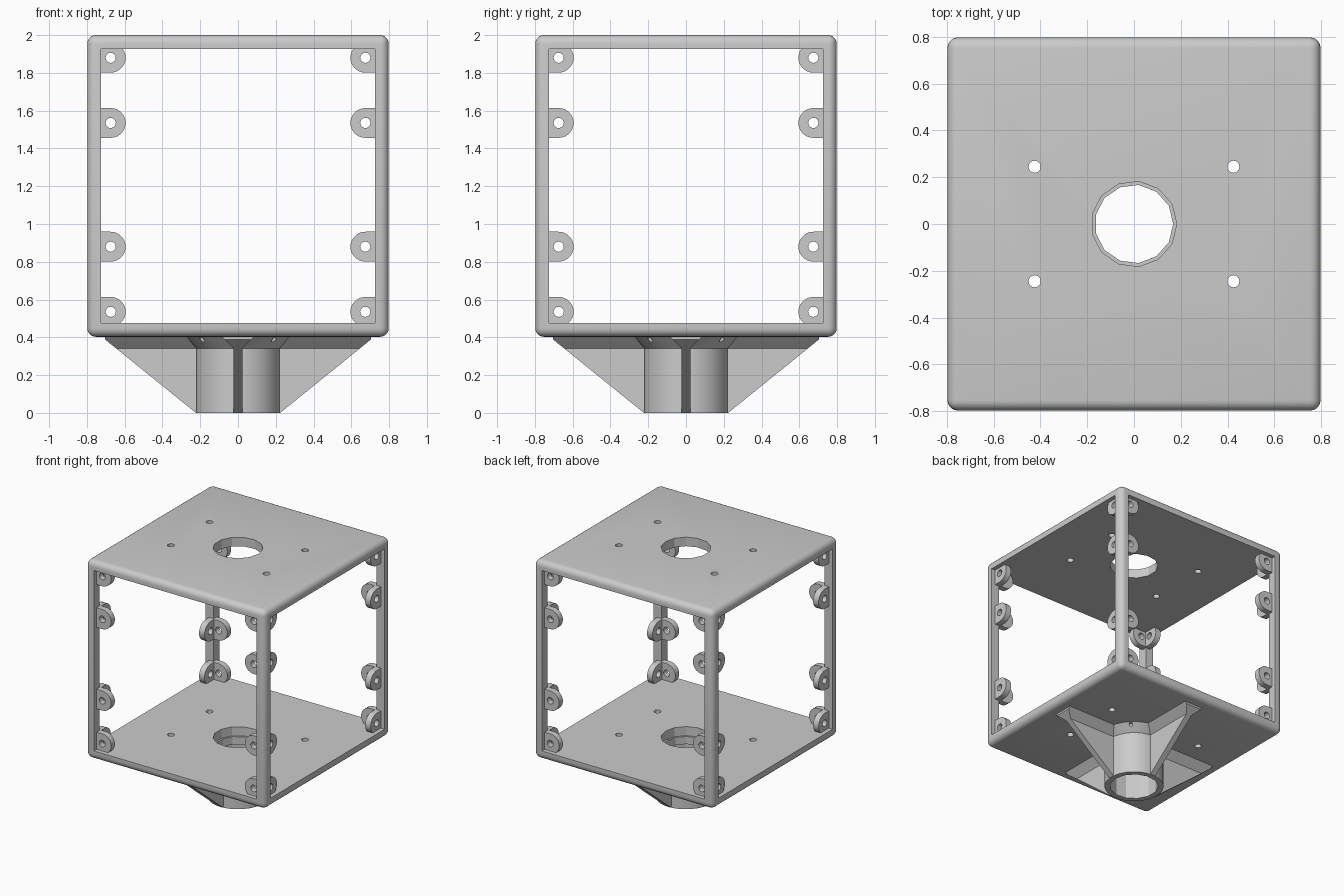
import bpy, bmesh, math
from mathutils import Matrix, Vector

cube = bpy.data.objects.get("Cube")
if cube:
    bpy.data.objects.remove(cube, do_unlink=True)

GREY = (0.6, 0.6, 0.6, 1)
mat = bpy.data.materials.new("light grey plastic")
mat.use_nodes = True
mat.diffuse_color = GREY
mat.node_tree.nodes["Principled BSDF"].inputs["Base Color"].default_value = GREY

HALF, BASE, TOP, WALL = 0.798, 0.403, 2.0, 0.073
MID = (BASE + TOP) / 2
BORE, STOP, SIDES = 0.183, 0.168, 13


def finish(name, bm):
    bmesh.ops.recalc_face_normals(bm, faces=bm.faces)
    mesh = bpy.data.meshes.new(name)
    bm.to_mesh(mesh)
    bm.free()
    mesh.materials.append(mat)
    ob = bpy.data.objects.new(name, mesh)
    bpy.context.collection.objects.link(ob)
    return ob


def box(name, size, centre, bevel=0):
    bm = bmesh.new()
    bmesh.ops.create_cube(bm, size=1)
    bmesh.ops.scale(bm, vec=size, verts=bm.verts)
    bmesh.ops.translate(bm, vec=centre, verts=bm.verts)
    if bevel:
        bmesh.ops.bevel(bm, geom=bm.edges[:], offset=bevel, segments=5,
                        profile=0.5, affect='EDGES')
    return finish(name, bm)


def cylinder(name, r, z0, z1, x=0, y=0, sides=16):
    # first corner points along +x
    pts = [(x + r * math.cos(i * math.tau / sides), y + r * math.sin(i * math.tau / sides))
           for i in range(sides)]
    return prism(name, pts, z0, z1)


def prism(name, pts, z0, z1):
    bm = bmesh.new()
    face = bm.faces.new([bm.verts.new((px, py, z0)) for px, py in pts])
    new = bmesh.ops.extrude_face_region(bm, geom=[face])
    bmesh.ops.translate(bm, vec=(0, 0, z1 - z0),
                        verts=[g for g in new["geom"] if isinstance(g, bmesh.types.BMVert)])
    return finish(name, bm)


def hull(name, points):
    bm = bmesh.new()
    for p in points:
        bm.verts.new(p)
    bmesh.ops.convex_hull(bm, input=bm.verts[:])
    bmesh.ops.dissolve_limit(bm, angle_limit=0.01, verts=bm.verts[:], edges=bm.edges[:])
    return finish(name, bm)


def cut(ob, cutters):
    # subtract the cutters, keep the result and drop the helpers
    for c in cutters:
        c.hide_render = True
        mod = ob.modifiers.new("cut", 'BOOLEAN')
        mod.operation, mod.solver, mod.object = 'DIFFERENCE', 'EXACT', c
    graph = bpy.context.evaluated_depsgraph_get()
    mesh = bpy.data.meshes.new_from_object(ob.evaluated_get(graph))
    ob.modifiers.clear()
    ob.data = mesh
    for c in cutters:
        bpy.data.objects.remove(c, do_unlink=True)
    return ob


def smooth(ob, angle):
    bpy.ops.object.select_all(action='DESELECT')
    ob.select_set(True)
    bpy.context.view_layer.objects.active = ob
    bpy.ops.object.shade_smooth_by_angle(angle=math.radians(angle))


# Rounded open frame: two plates joined by four corner posts
frame = box("frame", (2 * HALF, 2 * HALF, TOP - BASE), (0, 0, MID), bevel=0.045)
inner, height = 2 * (HALF - WALL), TOP - BASE - 2 * WALL
cut(frame, [box("opening_x", (3, inner, height), (0, 0, MID)),
            box("opening_y", (inner, 3, height), (0, 0, MID))])
screw_holes = [cylinder("screw_hole", 0.026, 0.3, 2.2, sx * 0.425, sy * 0.245)
               for sx in (-1, 1) for sy in (-1, 1)]
cut(frame, [cylinder("centre_hole", BORE, 0.3, 2.2, sides=SIDES)] + screw_holes)
smooth(frame, 22)

# Screw tab: D-shaped plate with a hole, mesh shared by all copies
LUG_X, LUG_R = 0.674, 0.079
edge = HALF - WALL + 0.02
arc = [(LUG_X - LUG_R * math.sin(a), LUG_R * math.cos(a))
       for a in (math.pi * i / 14 for i in range(15))]
lug = prism("screw_tab", [(edge, LUG_R)] + arc + [(edge, -LUG_R)], 0.715, 0.763)
cut(lug, [cylinder("tab_hole", 0.027, 0.6, 0.9, LUG_X)])
smooth(lug, 30)
stand = Matrix.Rotation(math.radians(90), 4, 'X')
count = 0
for side in range(4):
    turn = Matrix.Rotation(side * math.pi / 2, 4, 'Z')
    for flip in (1, -1):
        for z in (0.535, 0.88, 1.535, 1.88):
            ob = lug if count == 0 else bpy.data.objects.new("screw_tab", lug.data)
            if count:
                bpy.context.collection.objects.link(ob)
            ob.matrix_world = (turn @ Matrix.Translation((0, 0, z)) @ stand
                               @ Matrix.Scale(flip, 4, Vector((1, 0, 0))))
            count += 1

# Pole socket: tube with a flared collar and an inner stop ring
TUBE_R, FLARE_Z = 0.223, 0.342
bm = bmesh.new()
profile = [(0, 0), (TUBE_R, 0), (TUBE_R, FLARE_Z), (TUBE_R + 0.061, BASE), (0, BASE)]
verts = [bm.verts.new((r, 0, z)) for r, z in profile]
edges = [bm.edges.new(pair) for pair in zip(verts, verts[1:])]
bmesh.ops.spin(bm, geom=verts + edges, axis=(0, 0, 1), cent=(0, 0, 0),
               angle=math.tau, steps=32, use_duplicate=False)
bmesh.ops.remove_doubles(bm, verts=bm.verts, dist=0.0001)
socket = finish("pole_socket", bm)
dimples = [cylinder("dimple", 0.013, 0.3, 0.4, sx * 0.19, sy * 0.19)
           for sx in (-1, 1) for sy in (-1, 1)]
cut(socket, [cylinder("bore", BORE, -0.1, FLARE_Z, sides=SIDES)] + dimples)
cut(socket, [cylinder("stop_bore", STOP, 0.2, 0.6, sides=SIDES)])
smooth(socket, 20)

# Four gussets, each a thin fin with a flared foot under the plate
ROOT, TIP, LIP, THIN = 0.2, 0.703, 0.388, 0.024
slope = (TIP - TUBE_R) / LIP
for side in range(4):
    turn = Matrix.Rotation(side * math.pi / 2, 4, 'Z')
    outline = [(ROOT, 0), (TUBE_R, 0), (TIP, LIP), (TIP, BASE), (ROOT, BASE)]
    fin = hull("gusset_fin", [(x, s * THIN, z) for x, z in outline for s in (-1, 1)])
    foot_rows = [(FLARE_Z, TUBE_R + slope * FLARE_Z), (LIP, TIP), (BASE, TIP)]
    foot = hull("gusset_foot", [(x, s * (THIN + z - FLARE_Z), z)
                                for z, tip in foot_rows for x in (ROOT, tip) for s in (-1, 1)])
    fin.matrix_world = turn
    foot.matrix_world = turn
